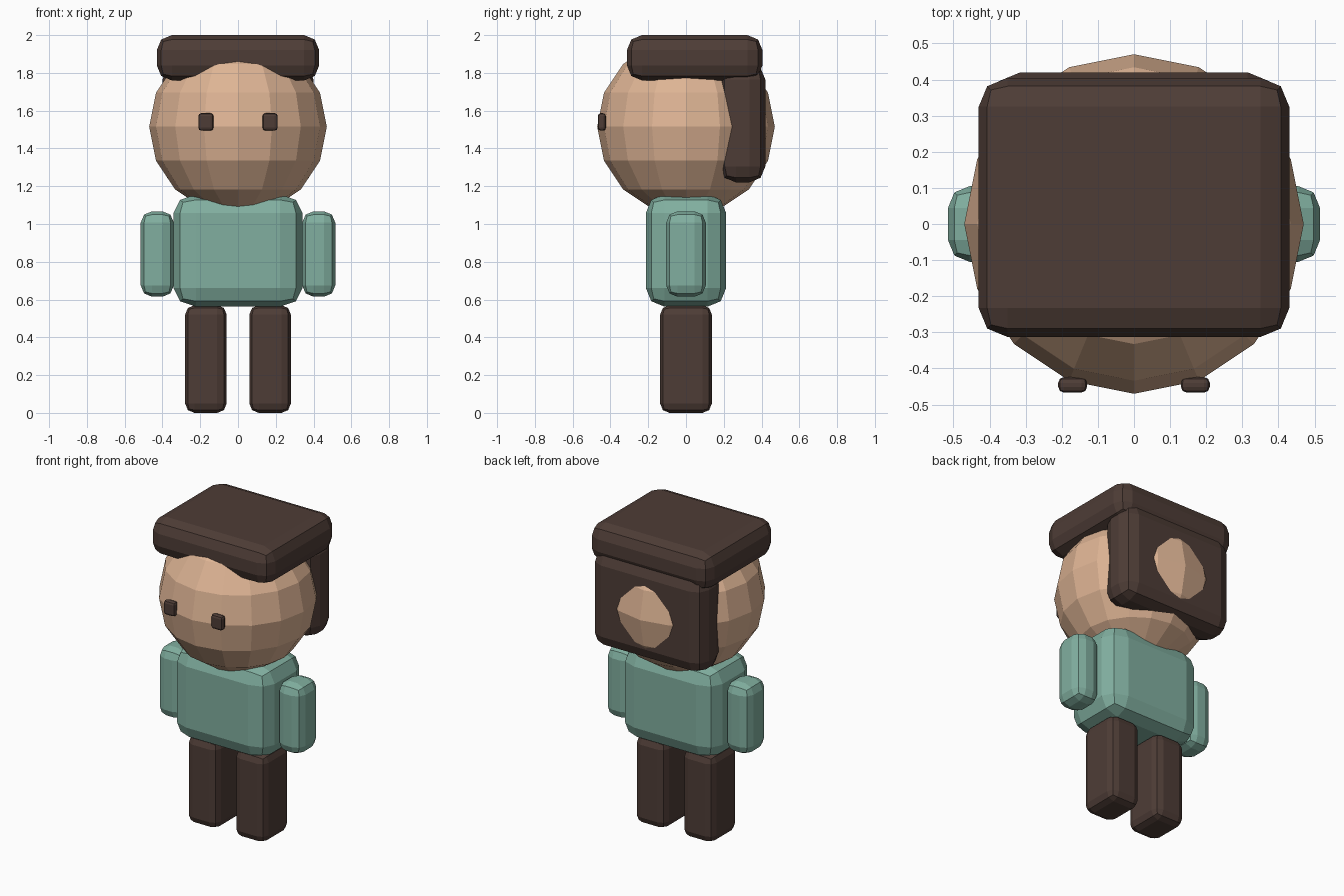
import bpy
import bmesh
from mathutils import Vector

if "Cube" in bpy.data.objects:
    bpy.data.objects.remove(bpy.data.objects["Cube"], do_unlink=True)


def make_material(name, rgb):
    mat = bpy.data.materials.new(name)
    mat.use_nodes = True
    color = (*rgb, 1.0)
    mat.diffuse_color = color
    mat.node_tree.nodes["Principled BSDF"].inputs["Base Color"].default_value = color
    return mat


brown = make_material("dark_brown", (0.076, 0.046, 0.037))
skin = make_material("tan_skin", (0.73, 0.456, 0.297))
green = make_material("sage_green", (0.22, 0.43, 0.35))


def add_object(name, bm, mat):
    mesh = bpy.data.meshes.new(name)
    bmesh.ops.recalc_face_normals(bm, faces=bm.faces)
    bm.to_mesh(mesh)
    bm.free()
    mesh.materials.append(mat)
    obj = bpy.data.objects.new(name, mesh)
    bpy.context.collection.objects.link(obj)
    return obj


def rounded_box(name, low, high, bevel, mat):
    """Box between two corners, with a two-step bevel sized per axis."""
    low, high = Vector(low), Vector(high)
    centre, half = (low + high) / 2, (high - low) / 2
    bm = bmesh.new()
    bmesh.ops.create_cube(bm, size=1)
    bmesh.ops.bevel(bm, geom=bm.edges[:], offset=0.25, segments=2,
                    profile=0.5, affect='EDGES')
    for v in bm.verts:
        for i in range(3):
            inset = (0.5 - abs(v.co[i])) * 4 * bevel[i]
            sign = 1 if v.co[i] > 0 else -1
            v.co[i] = centre[i] + sign * (half[i] - inset)
    return add_object(name, bm, mat)


# Head: low-poly ball
bm = bmesh.new()
bmesh.ops.create_uvsphere(bm, u_segments=16, v_segments=8, radius=0.47)
bmesh.ops.translate(bm, verts=bm.verts, vec=(0, 0, 1.515))
add_object("head", bm, skin)

# Hair: flat cap on top and a slab behind the head
rounded_box("hair_top", (-0.43, -0.313, 1.76), (0.43, 0.405, 2.0), (0.08,) * 3, brown)
rounded_box("hair_back", (-0.40, 0.18, 1.22), (0.40, 0.42, 1.85), (0.085,) * 3, brown)

# Torso
rounded_box("torso", (-0.342, -0.213, 0.562), (0.342, 0.213, 1.157),
            (0.12, 0.1, 0.1), green)

# Paired parts
for side, s in (("left", 1), ("right", -1)):
    def pair(part, x, y, z, bevel, mat):
        xs = sorted((s * x[0], s * x[1]))
        rounded_box(f"{side}_{part}", (xs[0], y[0], z[0]), (xs[1], y[1], z[1]),
                    (bevel,) * 3, mat)

    pair("arm", (0.34, 0.515), (-0.105, 0.105), (0.615, 1.067), 0.06, green)
    pair("leg", (0.06, 0.28), (-0.137, 0.137), (0.0, 0.57), 0.05, brown)
    pair("eye", (0.13, 0.21), (-0.467, -0.424), (1.494, 1.587), 0.016, brown)
